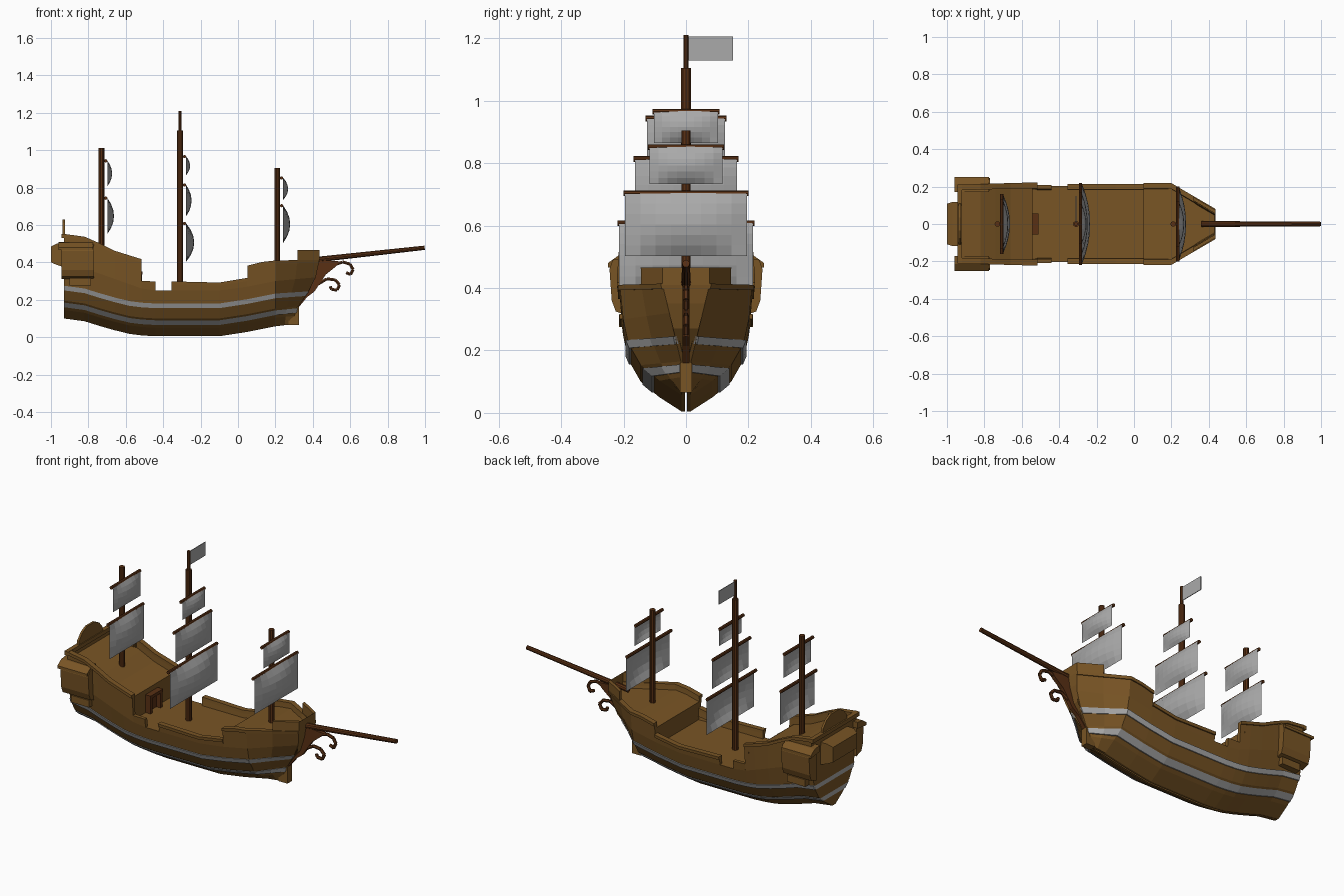
import bpy, bmesh, math
from mathutils import Vector

if "Cube" in bpy.data.objects:
    bpy.data.objects.remove(bpy.data.objects["Cube"])


def material(name, rgb):
    m = bpy.data.materials.new(name)
    m.diffuse_color = (*rgb, 1)
    m.use_nodes = True
    m.node_tree.nodes["Principled BSDF"].inputs["Base Color"].default_value = m.diffuse_color
    return m


WOOD = material("hull brown", (0.19, 0.09, 0.018))
DARK = material("dark mast brown", (0.10, 0.03, 0.007))
GREY = material("sail grey", (0.40, 0.40, 0.40))


def interp(table, v):
    if v <= table[0][0]:
        return table[0][1]
    for (a, p), (b, q) in zip(table, table[1:]):
        if v <= b:
            return p + (q - p) * (v - a) / (b - a)
    return table[-1][1]


def finish(bm, name, mat, recalc=True):
    if recalc:
        bmesh.ops.recalc_face_normals(bm, faces=bm.faces)
    me = bpy.data.meshes.new(name)
    bm.to_mesh(me)
    bm.free()
    me.materials.append(mat)
    ob = bpy.data.objects.new(name, me)
    bpy.context.collection.objects.link(ob)
    return ob


def skin(bm, sections, ring=True):
    """Join cross-sections with quads; rings also get end caps."""
    vs = [[bm.verts.new(p) for p in s] for s in sections]
    n = len(vs[0])
    for a, b in zip(vs, vs[1:]):
        for i in range(n if ring else n - 1):
            j = (i + 1) % n
            bm.faces.new((a[i], a[j], b[j], b[i]))
    if ring:
        bm.faces.new(vs[0])
        bm.faces.new(vs[-1])


def prism(name, mat, sections):
    bm = bmesh.new()
    skin(bm, sections)
    return finish(bm, name, mat)


def box(name, mat, x0, x1, y0, y1, z0, z1):
    return prism(name, mat, [[(x, y0, z0), (x, y1, z0), (x, y1, z1), (x, y0, z1)] for x in (x0, x1)])


def pole(name, mat, a, b, r0, r1=None, n=10):
    a, b = Vector(a), Vector(b)
    r1 = r1 or r0
    q = (b - a).to_track_quat('Z', 'Y')
    return prism(name, mat, [[c + q @ Vector((r * math.cos(k * math.tau / n), r * math.sin(k * math.tau / n), 0))
                              for k in range(n)] for c, r in ((a, r0), (b, r1))])


# Hull lines: keel height, section half-widths, stem rake, rail heights
KEEL = [(-.93, .10), (-.82, .085), (-.74, .06), (-.6, .02), (-.48, .005), (-.1, .005), (.05, .028), (.2, .058), (.3, .07)]
SECTION = [(0, .015), (.045, .085), (.095, .145), (.165, .185), (.26, .205), (.385, .215)]
RAKE = [(.07, 0), (.16, .02), (.22, .06), (.27, .10), (.35, .125), (.41, .135)]
BASE = [(-.93, .40), (-.74, .34), (-.515, .26), (-.44, .25), (-.1, .25), (.05, .27), (.2, .30), (.3, .32)]
AFT = [(-.93, .55), (-.82, .535), (-.74, .50), (-.66, .46), (-.58, .435), (-.515, .415)]
WAIST = [(-.515, .30), (-.1, .29), (.05, .315)]
FORE = [(.05, .38), (.13, .40), (.2, .408), (.3, .412)]
STATIONS = [-.93, -.82, -.74, -.66, -.58, -.515, -.44, -.355, -.23, -.1, .05, .13, .2, .25, .3]


def line(table, d=0):
    return lambda u: interp(table, u) + d


def hull_point(u, z, side=1, off=0.0):
    w = interp(SECTION, z - interp(KEEL, u)) * interp([(-.93, .95), (-.6, 1)], u)
    x = u
    if u > .2:
        b = (u - .2) / .1
        end = .015 + .06 * min(1, max(0, (z - .16) / .25))
        w += (end - w) * b
        x += b * interp(RAKE, z)
    return Vector((x, side * max(.002, w + off), z))


def strake(name, mat, u0, u1, rows, off=0.0, thick=.02):
    """Plank wall following the hull on both sides; rows are height functions."""
    us = sorted({u0, u1} | {u for u in STATIONS if u0 < u < u1})
    bm = bmesh.new()
    for s in (1, -1):
        skin(bm, [[hull_point(u, r(u), s, off) for r in rows] +
                  [hull_point(u, r(u), s, off - thick) for r in reversed(rows)] for u in us])
    return finish(bm, name, mat)


def end_wall(name, u, zs, mat=WOOD, dx=0.0):
    bm = bmesh.new()
    skin(bm, [[hull_point(u, z, s) + Vector((dx, 0, 0)) for s in (-1, 1)] for z in zs], ring=False)
    return finish(bm, name, mat)


def deck(name, u0, u1, height):
    us = sorted({u0, u1} | {u for u in STATIONS if u0 < u < u1})
    bm = bmesh.new()
    skin(bm, [[hull_point(u, height(u), s, -.006) for s in (1, -1)] for u in us], ring=False)
    return finish(bm, name, WOOD)


# Hull, bulwarks and rails
strake("lower_hull", WOOD, -.93, .3, [line(KEEL, t) for t in (0, .045, .095, .165)] + [line(BASE)], thick=.012)
strake("aft_bulwark", WOOD, -.93, -.515, [line(BASE), line(AFT)])
strake("waist_bulwark_aft", WOOD, -.515, -.44, [line(BASE), line(WAIST)])
strake("waist_bulwark", WOOD, -.355, .05, [line(BASE), line(WAIST)])
strake("fore_bulwark", WOOD, .05, .3, [line(BASE), line(FORE)])
strake("bow_bulwark", WOOD, .25, .3, [line(FORE), lambda u: .465])
for nm, a, b, t in (("aft_rail", -.93, -.515, AFT), ("waist_rail", -.355, .05, WAIST), ("fore_rail", .05, .3, FORE)):
    strake(nm, WOOD, a, b, [line(t, -.015), line(t, .002)], off=.006, thick=.03)

# Grey bands along the hull and across the transom
for nm, t in (("lower_band", .06), ("upper_band", .15)):
    strake(nm, GREY, -.93, .3, [line(KEEL, t), line(KEEL, t + .025)], off=.006, thick=.012)
    end_wall(nm + "_stern", -.93, [.10 + t, .125 + t], GREY, -.004)

# Transom, bow face and decks
end_wall("transom", -.93, [.10, .145, .195, .265, .36, .55])
end_wall("bow_face", .3, [.07, .16, .22, .27, .35, .41, .465])
deck("main_deck", -.545, .06, lambda u: .25)
deck("quarter_deck", -.93, -.543, line(AFT, -.045))
deck("fore_deck", .05, .3, line(FORE, -.03))
end_wall("cabin_wall", -.543, [.24, .38])
end_wall("forecastle_wall", .05, [.24, .35])

# Cabin door frame
for s in (-1, 1):
    box("door_post", DARK, -.543, -.512, s * .045 - .009, s * .045 + .009, .25, .34)
box("door_lintel", DARK, -.543, -.51, -.056, .056, .335, .352)
box("door", DARK, -.543, -.538, -.04, .04, .25, .335)

# Stern: galleries and crest
for s in (-1, 1):
    side = [(.18, .31), (.225, .325), (.238, .36), (.245, .46), (.235, .49), (.18, .50)]
    prism("quarter_gallery", WOOD, [[(x, s * y, z) for y, z in side] for x in (-.945, -.77)])
    roof = [(.17, .475), (.25, .465), (.25, .48), (.215, .505), (.17, .51)]
    prism("gallery_roof", WOOD, [[(x, s * y, z) for y, z in roof] for x in (-.96, -.775)])
    box("gallery_foot", WOOD, -.90, -.785, s * .16, s * .215, .275, .315)
sg = [(-.92, .37), (-.965, .385), (-1, .40), (-1, .485), (-.97, .50), (-.92, .50)]
prism("stern_gallery", WOOD, [[(x, y * (1.1 if x > -.98 else 1), z) for x, z in sg] for y in (-.108, .108)])
crest = [(-.11, .54), (-.105, .575), (-.075, .61), (-.035, .63), (.035, .63), (.075, .61), (.105, .575), (.11, .54)]
prism("stern_crest", WOOD, [[(x, y, z) for y, z in crest] for x in (-.937, -.925)])
box("taffrail", WOOD, -.945, -.92, -.21, .21, .53, .552)

# Stem, beakhead and curled ornaments
box("stem_foot", WOOD, .27, .325, -.02, .02, .065, .16)
beak = [(.30, .16), (.325, .16), (.37, .215), (.41, .245), (.44, .29), (.47, .335), (.52, .375), (.545, .405), (.42, .415), (.39, .29)]
prism("beakhead", DARK, [[(x, y, z) for x, z in beak] for y in (-.011, .011)])
curls = ([(.51, .385), (.56, .402), (.60, .39), (.615, .362), (.602, .335), (.578, .345)],
         [(.43, .285), (.475, .312), (.52, .306), (.543, .28), (.53, .252), (.50, .255), (.493, .272)])
for pts in curls:
    for (a, c), (b, d) in zip(pts, pts[1:]):
        pole("bow_curl", DARK, (a, 0, c), (b, 0, d), .009, n=6)
pole("bowsprit", DARK, (.36, 0, .408), (.998, 0, .478), .016, .012)


# Masts, yards, sails and flag
def sail(name, x, hw, z0, z1, bulge, nu=8, nv=6):
    bm = bmesh.new()
    rows = []
    for j in range(nv + 1):
        v = 2 * j / nv - 1
        rows.append([(x + bulge * (1 - v * v) * (1 - (2 * i / nu - 1) ** 2), hw * (2 * i / nu - 1),
                      z0 + (z1 - z0) * (v + 1) / 2) for i in range(nu + 1)])
    skin(bm, rows, ring=False)
    return finish(bm, name, GREY, recalc=False)


MASTS = {
    "mizzen": (-.73, .42, 1.01, .015, [(.155, .55, .745, .036), (.125, .805, .945, .026)]),
    "main": (-.31, .24, 1.105, .016, [(.215, .402, .61, .044), (.163, .645, .815, .03), (.102, .865, .967, .022)]),
    "fore": (.21, .36, .905, .015, [(.195, .503, .705, .038), (.117, .733, .853, .027)]),
}
for nm, (x, z0, z1, r, sails) in MASTS.items():
    pole(nm + "_mast", DARK, (x, 0, z0), (x, 0, z1), r)
    for hw, a, b, bulge in sails:
        yard_x = x + r + .008
        pole(nm + "_yard", DARK, (yard_x, -hw - .005, b - .002), (yard_x, hw + .005, b - .002), .009, n=8)
        sail(nm + "_sail", yard_x + .008, hw, a, b, bulge)
pole("topmast", DARK, (-.31, 0, 1.1), (-.31, 0, 1.21), .009)
box("flag", GREY, -.312, -.308, .008, .15, 1.128, 1.205)
